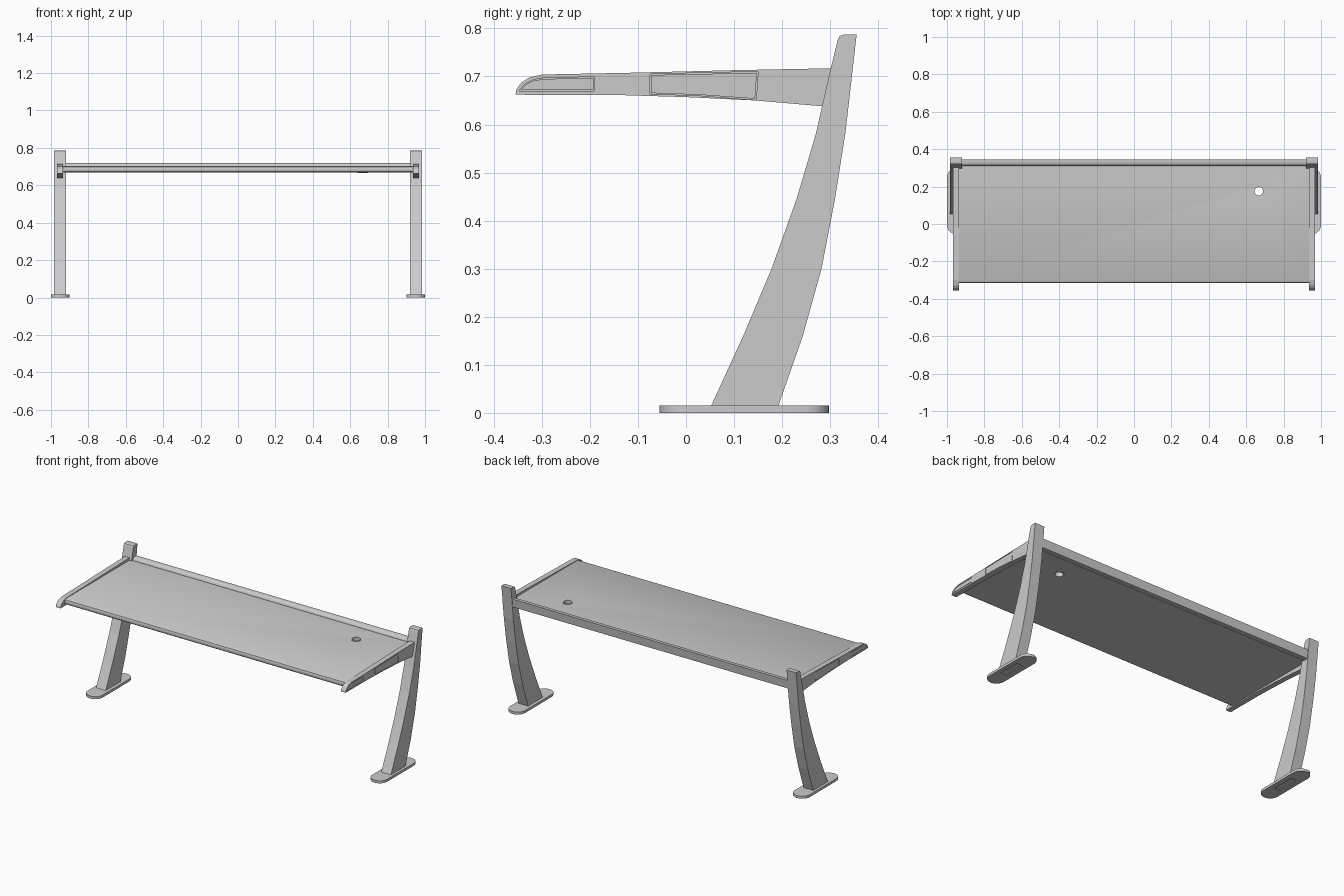
import bpy, bmesh, math

if "Cube" in bpy.data.objects:
    bpy.data.objects.remove(bpy.data.objects["Cube"])


def prism(name, pts, a, b, axis='X', bevel=0.0, mirror=False):
    """Extrude a closed 2D outline from a to b: (y, z) along X or (x, y) along Z."""
    put = (lambda p, t: (t, p[0], p[1])) if axis == 'X' else (lambda p, t: (p[0], p[1], t))
    bm = bmesh.new()
    lo = [bm.verts.new(put(p, a)) for p in pts]
    hi = [bm.verts.new(put(p, b)) for p in pts]
    bm.faces.new(lo)
    bm.faces.new(hi[::-1])
    n = len(pts)
    for i in range(n):
        bm.faces.new((lo[i], hi[i], hi[(i + 1) % n], lo[(i + 1) % n]))
    bmesh.ops.recalc_face_normals(bm, faces=bm.faces)
    me = bpy.data.meshes.new(name)
    bm.to_mesh(me)
    bm.free()
    ob = bpy.data.objects.new(name, me)
    bpy.context.collection.objects.link(ob)
    if bevel:
        m = ob.modifiers.new("edge", 'BEVEL')
        m.width, m.segments, m.limit_method = bevel, 2, 'ANGLE'
        m.angle_limit = math.radians(40)
    if mirror:
        add_mirror(ob)
    return ob


def add_mirror(ob):
    m = ob.modifiers.new("other_side", 'MIRROR')
    m.use_mirror_merge = False


def cut(ob, cutter):
    m = ob.modifiers.new("cut", 'BOOLEAN')
    m.object, m.solver = cutter, 'EXACT'
    bpy.context.view_layer.objects.active = ob
    bpy.ops.object.modifier_apply(modifier=m.name)
    bpy.data.objects.remove(cutter)


def smooth(ob):
    bpy.ops.object.select_all(action='DESELECT')
    ob.select_set(True)
    bpy.context.view_layer.objects.active = ob
    bpy.ops.object.shade_smooth_by_angle(angle=math.radians(30))


def circle(cx, cy, r, n, start=0.0, sweep=2 * math.pi):
    return [(cx + r * math.cos(start + sweep * i / n), cy + r * math.sin(start + sweep * i / n))
            for i in range(n)]


def shrink(pts, d):
    """Pull a panel outline towards its own centre by d along each axis."""
    ys, zs = [p[0] for p in pts], [p[1] for p in pts]
    cy, cz = (min(ys) + max(ys)) / 2, (min(zs) + max(zs)) / 2
    fy = 1 - 2 * d / (max(ys) - min(ys))
    fz = 1 - 2 * d / (max(zs) - min(zs))
    return [(cy + (y - cy) * fy, cz + (z - cz) * fz) for y, z in pts]


# curved legs
leg = [(0.052, 0.014), (0.119, 0.16), (0.178, 0.30), (0.230, 0.445), (0.270, 0.58),
       (0.283, 0.638), (0.300, 0.712), (0.316, 0.777), (0.320, 0.784), (0.328, 0.787),
       (0.355, 0.787), (0.332, 0.585), (0.310, 0.445), (0.282, 0.30), (0.243, 0.16),
       (0.192, 0.014)]
prism("leg", leg, 0.92, 0.984, mirror=True)

# rounded foot plates with a shallow recess underneath
foot_outline = []
for cy, start in ((0.248, 0.0), (-0.005, math.pi)):
    foot_outline += circle(0.95, cy, 0.05, 12, start, math.pi)
    foot_outline.append((0.95 - 0.05 * math.cos(start), cy))
foot = prism("foot_plate", foot_outline, 0.0, 0.015, 'Z')
recess = [(0.93, 0.055), (0.974, 0.055), (0.974, 0.19), (0.93, 0.19)]
cut(foot, prism("foot_cutter", recess, -0.01, 0.004, 'Z'))
add_mirror(foot)
smooth(foot)

# side arms carrying the top
arm_outline = [(-0.355, 0.662), (-0.352, 0.674), (-0.343, 0.687), (-0.328, 0.697),
               (-0.300, 0.704), (-0.10, 0.708), (0.10, 0.713), (0.305, 0.717),
               (0.305, 0.636), (0.283, 0.638), (0.145, 0.650), (0.0, 0.657), (-0.13, 0.661)]
arm = prism("side_arm", arm_outline, 0.936, 0.968)
front_panel = [(-0.347, 0.670), (-0.335, 0.684), (-0.318, 0.693), (-0.295, 0.697),
               (-0.19, 0.699), (-0.19, 0.670)]
rear_panel = [(-0.075, 0.664), (-0.075, 0.705), (0.15, 0.710), (0.146, 0.651), (0.03, 0.660)]
# inset panels on the outer face, outlined by a thin groove
for label, pts in (("front", front_panel), ("rear", rear_panel)):
    cut(arm, prism("panel_cutter", pts, 0.964, 0.98))
    prism(label + "_arm_panel", shrink(pts, 0.0025), 0.962, 0.9675, mirror=True)
add_mirror(arm)

# table top with a softened front edge and a cable hole
top_outline = [(-0.305, 0.668), (-0.312, 0.673), (-0.315, 0.681), (-0.315, 0.690),
               (-0.312, 0.698), (-0.304, 0.702), (0.308, 0.702), (0.308, 0.668)]
top = prism("table_top", top_outline, -0.938, 0.938)
cut(top, prism("hole_cutter", circle(0.667, 0.175, 0.026, 24), 0.6, 0.8, 'Z'))
smooth(top)

# cable hole ring
ring = prism("cable_ring", circle(0.667, 0.175, 0.028, 24), 0.666, 0.704, 'Z')
cut(ring, prism("ring_cutter", circle(0.667, 0.175, 0.023, 24), 0.6, 0.8, 'Z'))
smooth(ring)

# rear beam between the legs
beam = [(0.312, 0.668), (0.310, 0.703), (0.314, 0.712), (0.320, 0.717), (0.328, 0.719),
        (0.344, 0.719), (0.338, 0.668)]
smooth(prism("rear_beam", beam, -0.925, 0.925))
